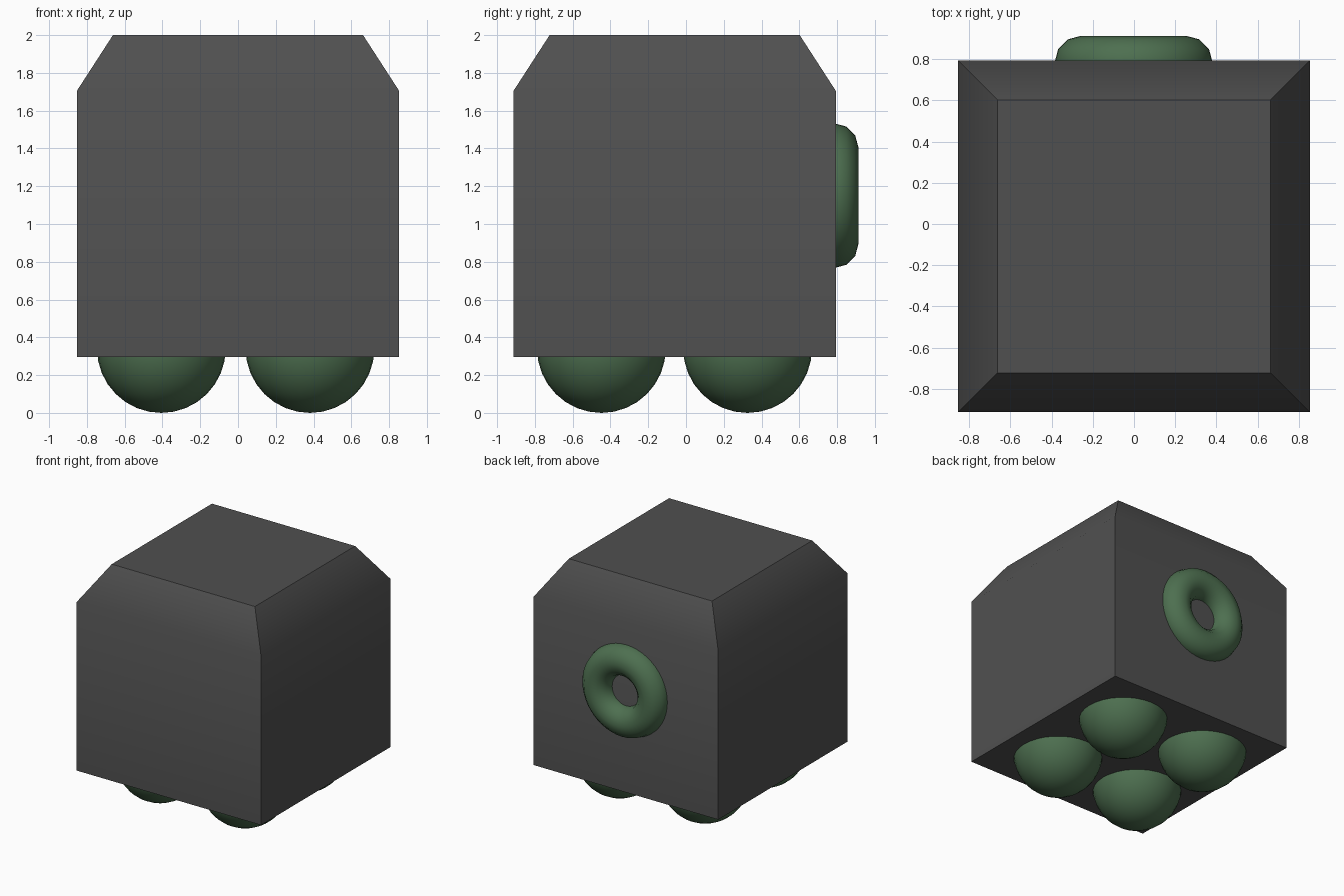
import bpy, bmesh
from math import radians

if "Cube" in bpy.data.objects:
    bpy.data.objects.remove(bpy.data.objects["Cube"])


def material(name, color):
    m = bpy.data.materials.new(name)
    m.diffuse_color = (*color, 1)
    m.use_nodes = True
    m.node_tree.nodes["Principled BSDF"].inputs["Base Color"].default_value = m.diffuse_color
    return m


def finish(name, mat):
    ob = bpy.context.object
    ob.name = name
    ob.data.materials.append(mat)
    bpy.ops.object.shade_smooth_by_angle(angle=radians(45))
    return ob


grey = material("dark_grey", (0.08, 0.08, 0.08))
green = material("green", (0.075, 0.16, 0.08))

CY = -0.06          # body centre in y
HALF = 0.853        # body half width
Z0, Z1, Z2 = 0.297, 1.705, 2.0

# Body: box whose top face is extruded and drawn in to a sloped rim
bpy.ops.mesh.primitive_cube_add(size=2, location=(0, CY, 0))
ob = bpy.context.object
bm = bmesh.new()
bm.from_mesh(ob.data)
for v in bm.verts:
    v.co = (v.co.x * HALF, v.co.y * HALF, Z1 if v.co.z > 0 else Z0)
top = max(bm.faces, key=lambda f: f.calc_center_median().z)
bmesh.ops.inset_region(bm, faces=[top], thickness=HALF - 0.583)
for v in top.verts:
    v.co.z = Z2
bm.to_mesh(ob.data)
bm.free()
finish("body", grey)

# Four round feet sunk into the underside
for side, x in (("left", -0.406), ("right", 0.381)):
    for end, y in (("front", -0.448), ("back", 0.326)):
        bpy.ops.mesh.primitive_uv_sphere_add(
            segments=32, ring_count=16, radius=0.341, location=(x, y, 0.341))
        finish(f"{end}_{side}_foot", green)

# Ring half sunk into the back face
bpy.ops.mesh.primitive_torus_add(
    major_radius=0.255, minor_radius=0.128, major_segments=48, minor_segments=12,
    location=(-0.002, 0.785, 1.15), rotation=(radians(90), 0, 0))
finish("back_ring", green)
